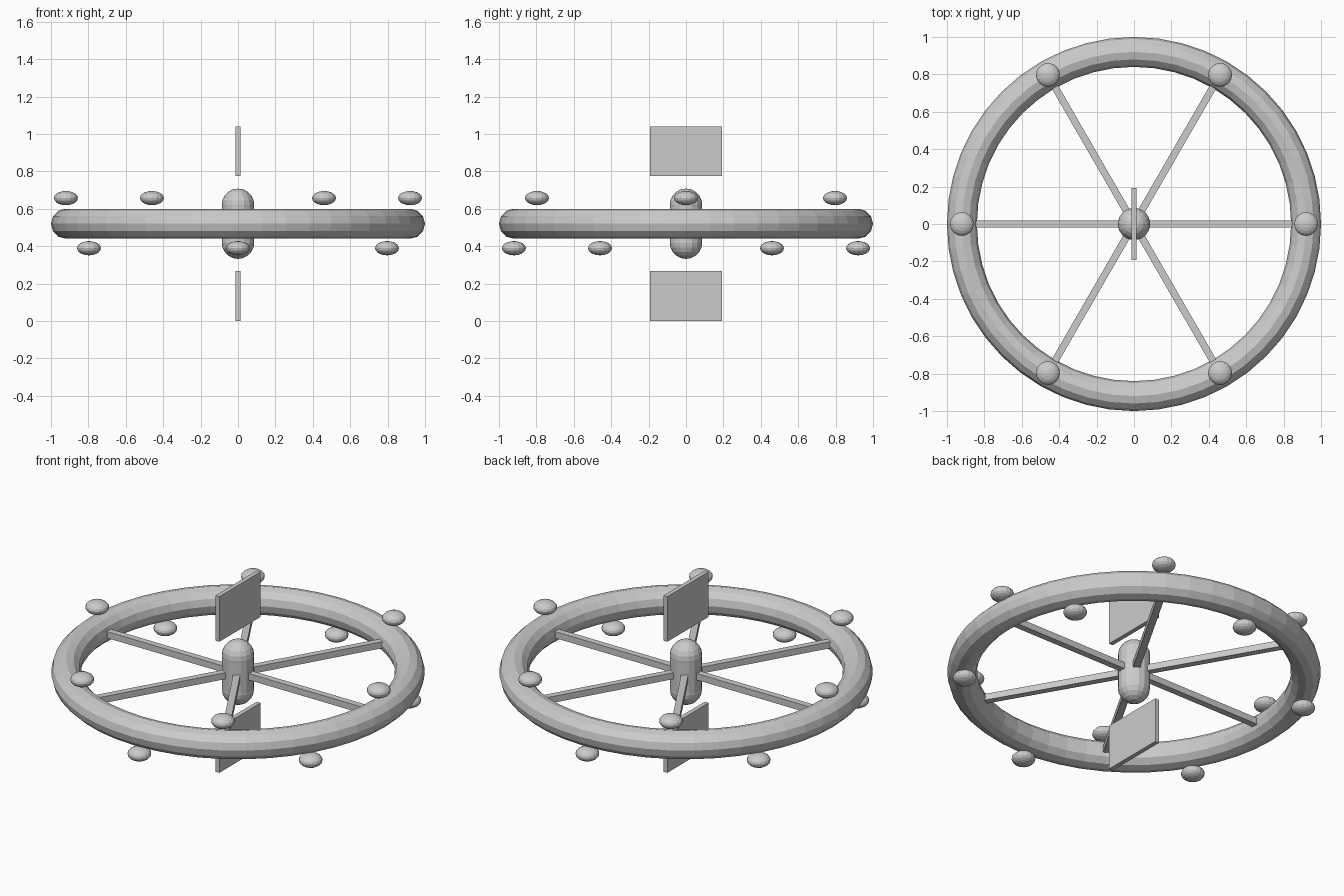
import bpy
from math import cos, sin, pi, radians
from mathutils import Matrix

if "Cube" in bpy.data.objects:
    bpy.data.objects.remove(bpy.data.objects["Cube"])

MID = 0.52      # height of the ring plane
RING = 0.92     # ring centreline radius

grey = bpy.data.materials.new("light_grey")
grey.use_nodes = True
grey.diffuse_color = (0.6, 0.6, 0.6, 1)
grey.node_tree.nodes["Principled BSDF"].inputs["Base Color"].default_value = (0.6, 0.6, 0.6, 1)


def finish(name):
    ob = bpy.context.object
    ob.name = name
    ob.data.materials.append(grey)
    return ob


def box(name, center, size, turn=0):
    bpy.ops.mesh.primitive_cube_add(size=1, location=center, rotation=(0, 0, turn))
    ob = finish(name)
    ob.data.transform(Matrix.Diagonal((*size, 1)))
    return ob


def ball(name, center, radius, height, segments=16, rings=10):
    bpy.ops.mesh.primitive_uv_sphere_add(segments=segments, ring_count=rings,
                                         radius=radius, location=center)
    ob = finish(name)
    ob.data.transform(Matrix.Diagonal((1, 1, height / radius, 1)))
    return ob


# Outer ring
bpy.ops.mesh.primitive_torus_add(major_radius=RING, minor_radius=0.08, major_segments=48,
                                 minor_segments=12, location=(0, 0, MID))
finish("outer_ring")

# Central hub with rounded ends
bpy.ops.mesh.primitive_cylinder_add(vertices=16, radius=0.086, depth=0.2, location=(0, 0, MID))
finish("hub_body")
for side, label in ((1, "top"), (-1, "bottom")):
    ball(f"hub_{label}_cap", (0, 0, MID + side * 0.1), 0.087, 0.088)
    # Upright panels above and below the hub
    box(f"{label}_panel", (0, 0, MID + side * 0.387), (0.026, 0.385, 0.266))

# Spokes, with pods above the ring at the spokes and below it in between
for i in range(6):
    a = i * pi / 3
    box(f"spoke_{i + 1}", (0.43 * cos(a), 0.43 * sin(a), MID), (0.86, 0.038, 0.038), a)
    b = a + radians(30)
    ball(f"upper_pod_{i + 1}", (RING * cos(a), RING * sin(a), MID + 0.137), 0.064, 0.038)
    ball(f"lower_pod_{i + 1}", (RING * cos(b), RING * sin(b), MID - 0.131), 0.064, 0.038)
